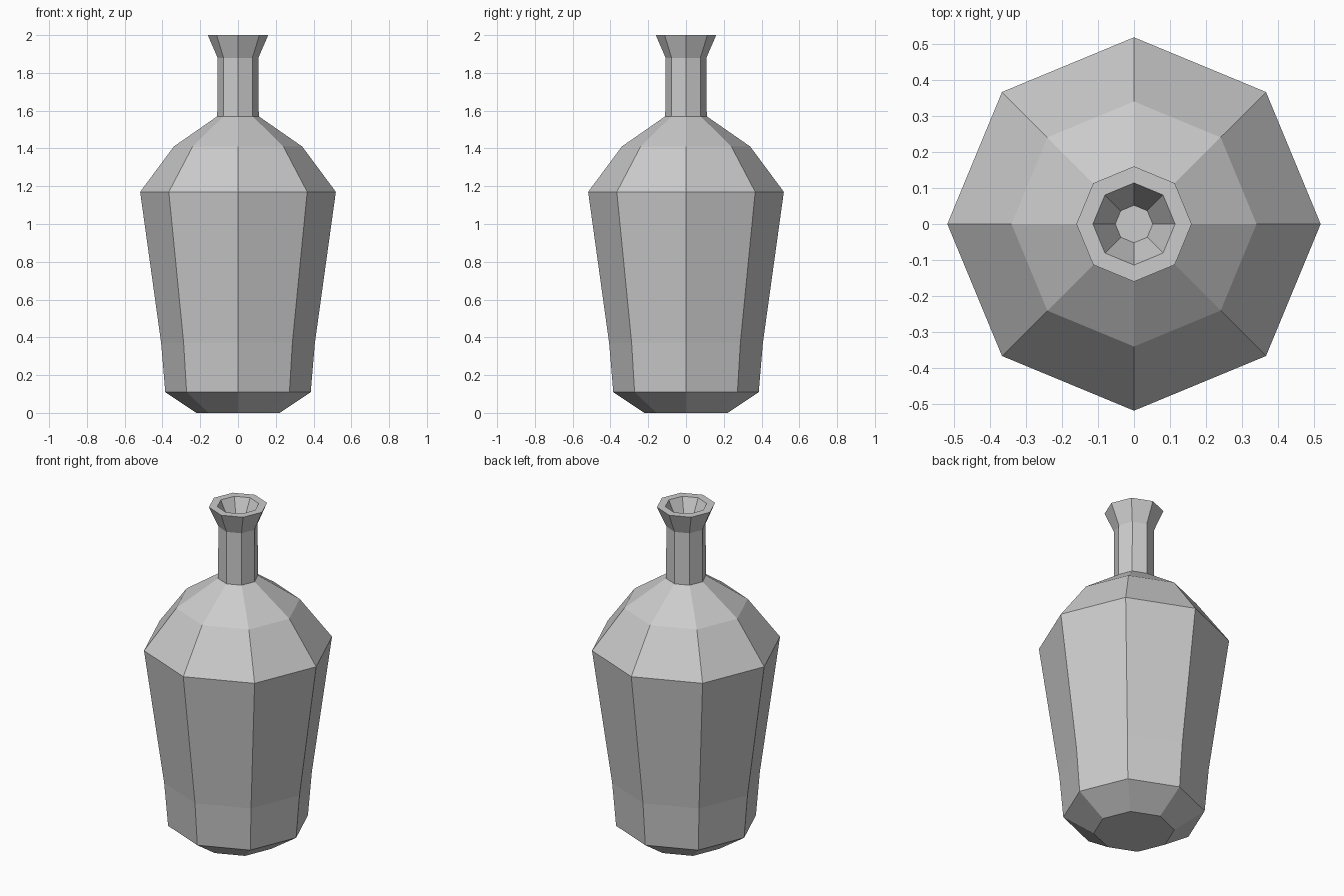
import bpy, bmesh, math

if "Cube" in bpy.data.objects:
    bpy.data.objects.remove(bpy.data.objects["Cube"])

SIDES = 8
# (radius, height) from the foot up the outside, over the lip, into the mouth
PROFILE = [
    (0.22, 0.0), (0.385, 0.11), (0.407, 0.37),      # foot and lower body
    (0.518, 1.17), (0.34, 1.41), (0.11, 1.57),      # body and shoulders
    (0.108, 1.88), (0.16, 2.0),                     # neck and flared lip
    (0.114, 2.0), (0.052, 1.87),                    # mouth recess
]


def lathe(name, profile, sides):
    """Spin a profile into a flat-shaded, capped solid."""
    bm = bmesh.new()
    rings = []
    for r, z in profile:
        rings.append([bm.verts.new((r * math.cos(a), r * math.sin(a), z))
                      for a in (math.tau * i / sides for i in range(sides))])
    for low, high in zip(rings, rings[1:]):
        for i in range(sides):
            j = (i + 1) % sides
            bm.faces.new((low[i], low[j], high[j], high[i]))
    bm.faces.new(rings[0][::-1])
    bm.faces.new(rings[-1])
    bmesh.ops.recalc_face_normals(bm, faces=bm.faces)
    mesh = bpy.data.meshes.new(name)
    bm.to_mesh(mesh)
    bm.free()
    obj = bpy.data.objects.new(name, mesh)
    bpy.context.collection.objects.link(obj)
    return obj


# Bottle
lathe("bottle", PROFILE, SIDES)
